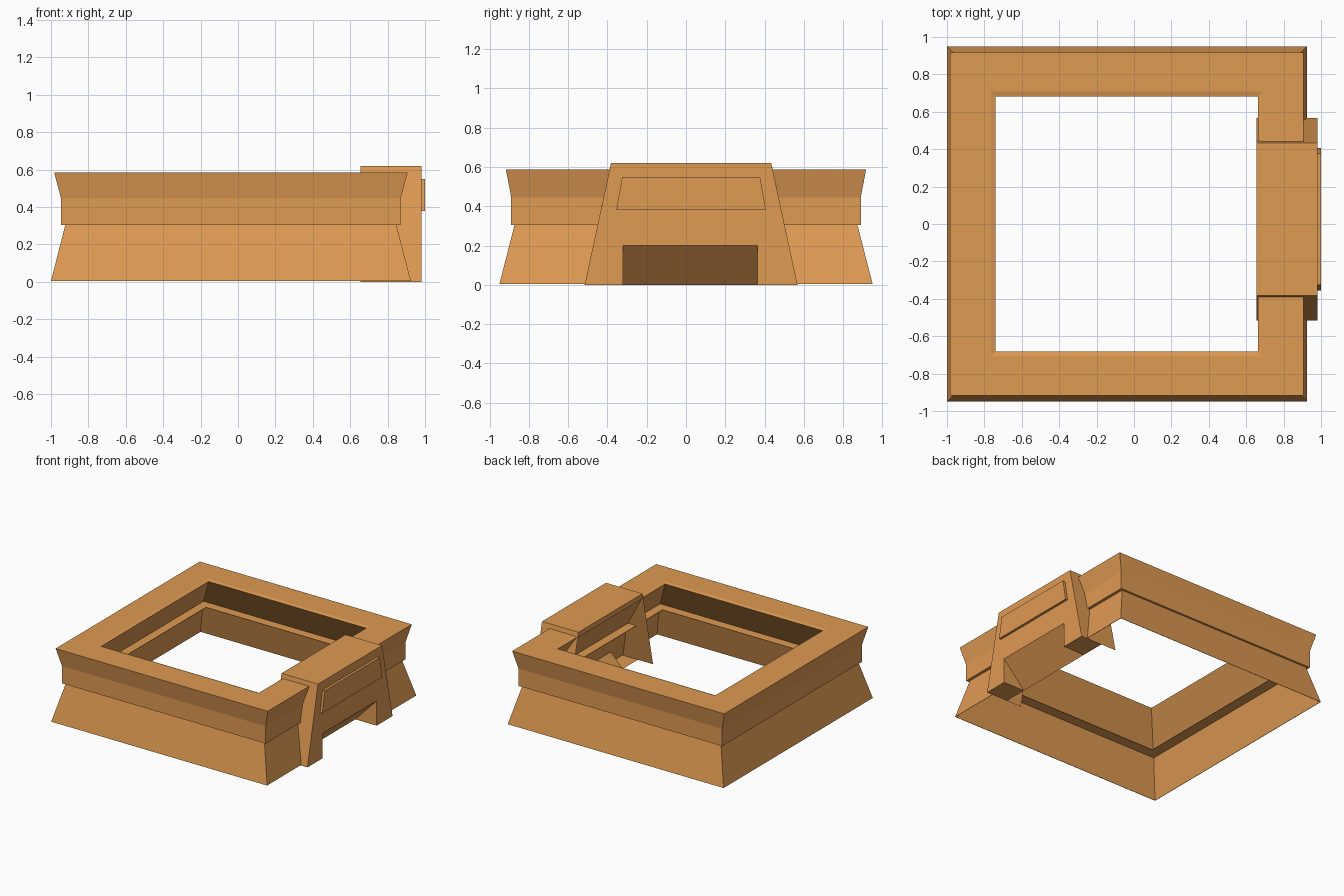
import bpy, bmesh

if "Cube" in bpy.data.objects:
    bpy.data.objects.remove(bpy.data.objects["Cube"])

clay = bpy.data.materials.new("clay_orange")
clay.diffuse_color = (0.74, 0.325, 0.085, 1)
clay.use_nodes = True
clay.node_tree.nodes["Principled BSDF"].inputs["Base Color"].default_value = clay.diffuse_color


def make(name, verts, faces):
    """Object from points and faces, normals made consistent."""
    me = bpy.data.meshes.new(name)
    me.from_pydata(verts, [], faces)
    bm = bmesh.new()
    bm.from_mesh(me)
    bmesh.ops.recalc_face_normals(bm, faces=bm.faces)
    bm.to_mesh(me)
    bm.free()
    me.materials.append(clay)
    ob = bpy.data.objects.new(name, me)
    bpy.context.collection.objects.link(ob)
    return ob


def trapezoid(x, cy, rows):
    """Points (left, right) at each (half width, height) on a plane of constant x."""
    return [(x, cy + s * h, z) for h, z in rows for s in (-1, 1)]


# Wall ring: hollow section (half x, half y, z) carried round four corners
section = [
    (.962, .95, .005), (.885, .873, .305), (.908, .89, .305), (.908, .89, .445),
    (.945, .917, .586), (.73, .708, .586), (.702, .682, .58), (.87, .86, .308),
    (.797, .785, .308), (.797, .785, .304), (.882, .87, .304), (.959, .947, .005),
]
n = len(section)
corners = [(-1, -1), (1, -1), (1, 1), (-1, 1)]
verts = [(sx * hx - .038, sy * hy, z) for sx, sy in corners for hx, hy, z in section]
faces = [(c * n + i, c * n + (i + 1) % n,
          (c + 1) % 4 * n + (i + 1) % n, (c + 1) % 4 * n + i)
         for c in range(4) for i in range(n)]
ring = make("wall_ring", verts, faces)

# Wedge cutter that clears the wall behind the gate opening
prof = [(.79, 0), (.98, .2), (1.1, .2), (1.1, -.1), (.79, -.1)]
k = len(prof)
wedge = make("opening_cutter",
             [(x, y, z) for y in (-.321, .365) for x, z in prof],
             [tuple(range(k)), tuple(range(k, 2 * k))] +
             [(i, (i + 1) % k, k + (i + 1) % k, k + i) for i in range(k)])
wedge.hide_render = True
wedge.hide_viewport = True
cut = ring.modifiers.new("opening", 'BOOLEAN')
cut.operation = 'DIFFERENCE'
cut.solver = 'EXACT'
cut.object = wedge

# Gate: hollow trapezoid hood, open to the inside, with a sloped doorway recess
GY, OY = .026, .022
front = trapezoid(.98, GY, [(.542, 0), (.408, .62)])      # 0-3
back = trapezoid(.655, GY, [(.542, 0), (.408, .62)])      # 4-7
door = trapezoid(.98, OY, [(.343, 0), (.343, .2)])        # 8-11
foot = trapezoid(.79, OY, [(.343, 0)])                    # 12-13
feet = trapezoid(.79, GY, [(.542, 0)])                    # 14-15
lip = trapezoid(.655, GY, [(.417, .58)])                  # 16-17
make("gate", front + back + door + foot + feet + lip, [
    (0, 8, 10, 11, 9, 1, 3, 2),                 # front with doorway
    (2, 3, 7, 6),                               # roof
    (0, 2, 6, 16, 4, 14), (1, 3, 7, 17, 5, 15),  # sloping sides
    (10, 11, 13, 12),                           # sloped recess
    (8, 10, 12), (9, 11, 13),                   # recess cheeks
    (0, 8, 12, 14), (1, 9, 13, 15),             # feet
    (6, 7, 17, 16),                             # inner lip
])

# Raised plaque on the gate front
rows = [(.381, .38), (.351, .55)]
make("gate_plaque", trapezoid(.98, .026, rows) + trapezoid(1.0, .026, rows), [
    (0, 1, 3, 2), (4, 5, 7, 6), (0, 1, 5, 4), (2, 3, 7, 6), (0, 2, 6, 4), (1, 3, 7, 5)])
